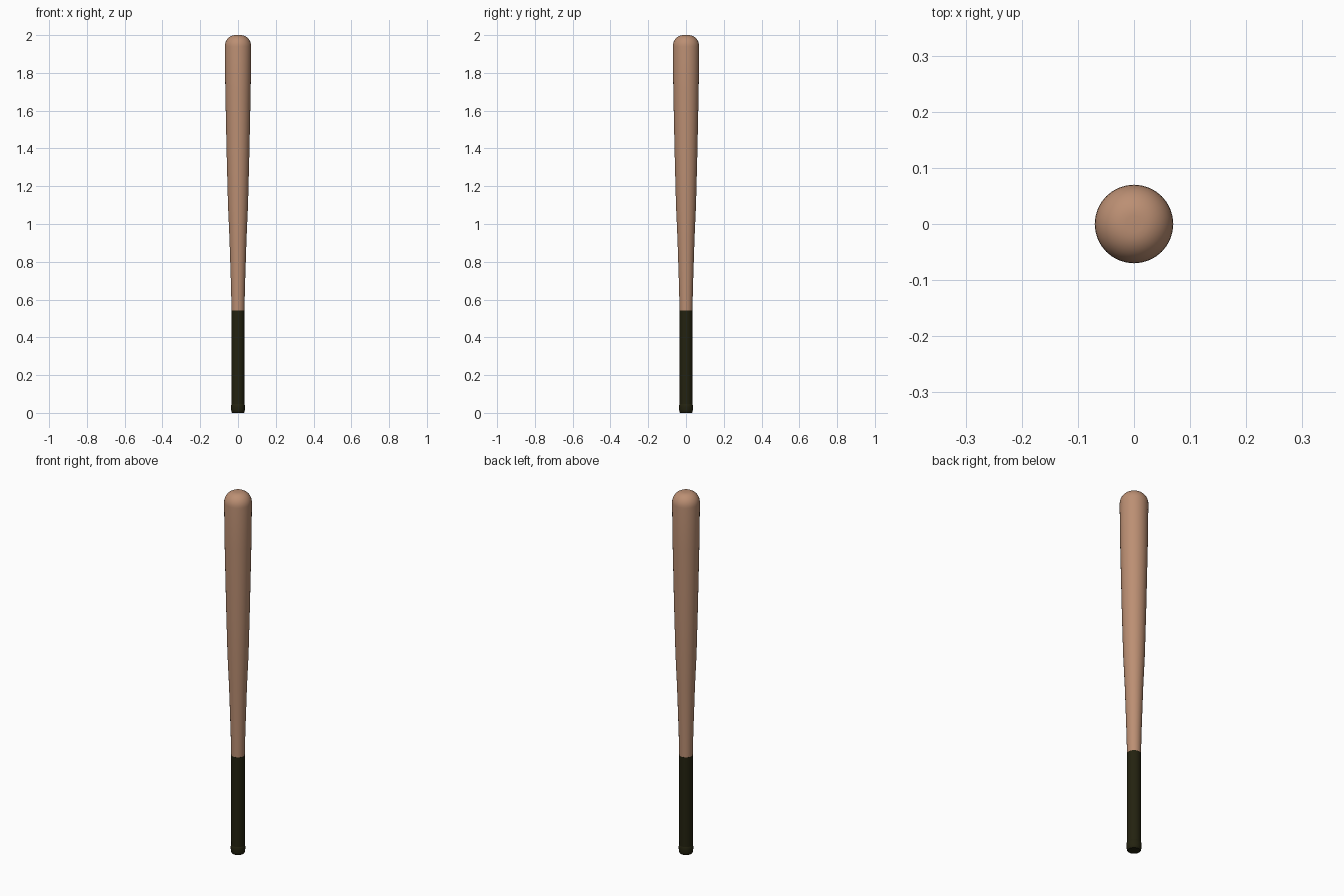
import bpy, bmesh, math

if "Cube" in bpy.data.objects:
    bpy.data.objects.remove(bpy.data.objects["Cube"])

def material(name, rgb):
    m = bpy.data.materials.new(name)
    m.diffuse_color = (*rgb, 1)
    m.use_nodes = True
    m.node_tree.nodes["Principled BSDF"].inputs["Base Color"].default_value = m.diffuse_color
    return m

wood = material("tan wood", (0.50, 0.275, 0.172))
wrap = material("dark olive wrap", (0.017, 0.016, 0.005))

def lathe(name, profile, mat, sides=32):
    """Spin (radius, z) points about z, with closed ends."""
    bm = bmesh.new()
    rings = []
    for r, z in profile:
        rings.append([bm.verts.new((r * math.cos(2 * math.pi * i / sides),
                                    r * math.sin(2 * math.pi * i / sides), z))
                      for i in range(sides)])
    for a, b in zip(rings, rings[1:]):
        for i in range(sides):
            j = (i + 1) % sides
            bm.faces.new((a[i], a[j], b[j], b[i]))
    bm.faces.new(rings[0][::-1])
    bm.faces.new(rings[-1])
    me = bpy.data.meshes.new(name)
    bm.to_mesh(me)
    bm.free()
    me.materials.append(mat)
    ob = bpy.data.objects.new(name, me)
    bpy.context.collection.objects.link(ob)
    bpy.ops.object.select_all(action='DESELECT')
    ob.select_set(True)
    bpy.context.view_layer.objects.active = ob
    bpy.ops.object.shade_smooth_by_angle(angle=math.radians(40))
    return ob

# Tapered barrel with a rounded tip
tip = [(0.015 + 0.055 * math.cos(t), 1.94 + 0.06 * math.sin(t))
       for t in [math.pi / 2 * k / 8 for k in range(9)]]
lathe("barrel", [(0.034, 0.54), (0.037, 0.67), (0.045, 0.92), (0.053, 1.1),
                 (0.060, 1.37), (0.067, 1.7)] + tip, wood)

# Wrapped handle
lathe("grip", [(0.034, 0.03), (0.0345, 0.543)], wrap)

# Small rounded knob at the base
lathe("knob", [(0.030, 0.0), (0.034, 0.004), (0.036, 0.015),
               (0.037, 0.03), (0.036, 0.042), (0.033, 0.048)], wrap)
